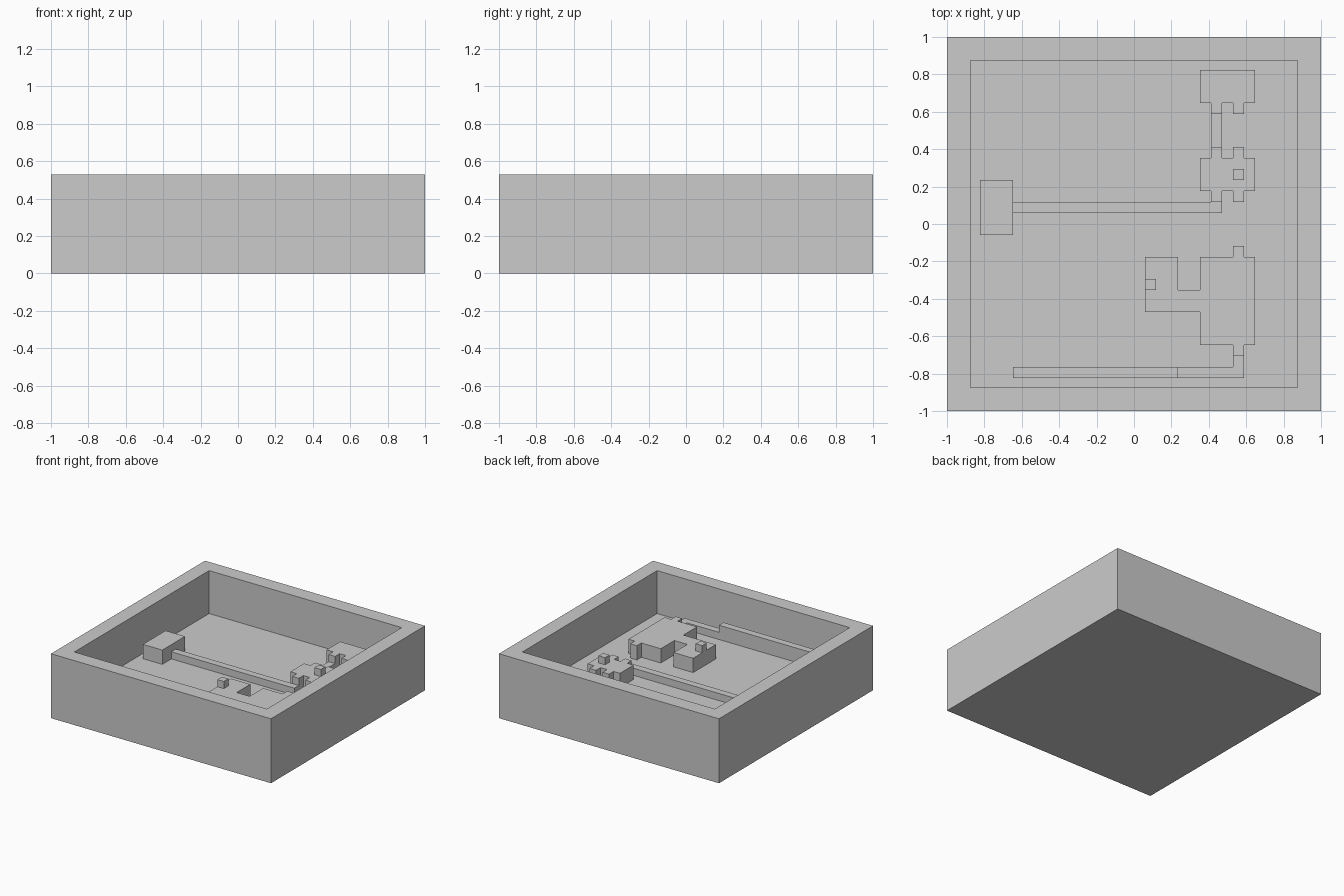
import bpy
import bmesh

default_cube = bpy.data.objects.get("Cube")
if default_cube:
    bpy.data.objects.remove(default_cube, do_unlink=True)

# All parts sit on a regular grid of cells
CELL = 1 / 17
HALF, INNER = 17, 14
FLOOR, LOW, HIGH, PEG_TOP, RIM = 3, 4, 5, 6, 9

grey = bpy.data.materials.new("plain_grey")
grey.use_nodes = True
colour = (0.6, 0.6, 0.6, 1)
grey.diffuse_color = colour
grey.node_tree.nodes["Principled BSDF"].inputs["Base Color"].default_value = colour


def finish(name, bm):
    bmesh.ops.scale(bm, vec=(CELL, CELL, CELL), verts=bm.verts)
    bmesh.ops.recalc_face_normals(bm, faces=bm.faces)
    mesh = bpy.data.meshes.new(name)
    bm.to_mesh(mesh)
    bm.free()
    mesh.materials.append(grey)
    obj = bpy.data.objects.new(name, mesh)
    bpy.context.collection.objects.link(obj)
    return obj


def prism(name, outline, bottom, top):
    """Extrude a flat outline, given in cells, between two heights."""
    bm = bmesh.new()
    base = bm.faces.new([bm.verts.new((x, y, bottom)) for x, y in outline])
    raised = bmesh.ops.extrude_face_region(bm, geom=[base], use_keep_orig=True)
    verts = [v for v in raised["geom"] if isinstance(v, bmesh.types.BMVert)]
    bmesh.ops.translate(bm, vec=(0, 0, top - bottom), verts=verts)
    return finish(name, bm)


def rect(x_min, x_max, y_min, y_max):
    return [(x_min, y_min), (x_max, y_min), (x_max, y_max), (x_min, y_max)]


def toothed_edge(y, tip, teeth):
    """Points along an edge with one-cell teeth reaching to the tip line."""
    points = []
    for x in teeth:
        points += [(x, y), (x, tip), (x + 1, tip), (x + 1, y)]
    return points


# Tray: a block with a recessed top
bm = bmesh.new()
outer = [bm.verts.new((x, y, 0)) for x, y in rect(-HALF, HALF, -HALF, HALF)]
base = bm.faces.new(outer)
lid = bmesh.ops.extrude_face_region(bm, geom=[base], use_keep_orig=True)["geom"]
bmesh.ops.translate(bm, vec=(0, 0, RIM), verts=[v for v in lid if isinstance(v, bmesh.types.BMVert)])
top = next(f for f in lid if isinstance(f, bmesh.types.BMFace))
bm.normal_update()
bmesh.ops.inset_region(bm, faces=[top], thickness=HALF - INNER)
pit = bmesh.ops.extrude_face_region(bm, geom=[top])["geom"]
bmesh.ops.translate(bm, vec=(0, 0, FLOOR - RIM), verts=[v for v in pit if isinstance(v, bmesh.types.BMVert)])
if top.is_valid:
    bmesh.ops.delete(bm, geom=[top], context="FACES_ONLY")
finish("tray", bm)

# Block against the left-hand wall and the low rail leading from it
prism("wall_block", rect(-14, -11, -1, 4), FLOOR, HIGH)
prism("long_rail", rect(-11, 8, 1, 2), FLOOR, LOW)
prism("cross_rail", rect(7, 8, 7, 10), FLOOR, LOW)
prism("rail_link", rect(7, 8, 2, 3), FLOOR, LOW)

# Toothed blocks along the cross rail
teeth = (7, 9)
back = [(6, 14), (6, 11)] + toothed_edge(11, 10, teeth) + [(11, 11), (11, 14)]
prism("back_toothed_block", back, FLOOR, HIGH)
middle = [(6, 3)] + toothed_edge(3, 2, teeth) + [(11, 3), (11, 6)]
middle += toothed_edge(6, 7, teeth)[::-1] + [(6, 6)]
prism("middle_toothed_block", middle, FLOOR, HIGH)
prism("middle_peg", rect(9, 10, 4, 5), HIGH, PEG_TOP)

# Large notched block near the front
large = [(1, -8), (6, -8), (6, -11)] + toothed_edge(-11, -12, [9])
large += [(11, -11), (11, -3)] + toothed_edge(-3, -2, [9])[::-1]
large += [(6, -3), (6, -6), (4, -6), (4, -3), (1, -3)]
prism("notched_block", large, FLOOR, HIGH)
prism("notched_block_peg", rect(1, 2, -6, -5), HIGH, PEG_TOP)

# Rail along the front wall: tall stretch, then a low bend to the block
prism("front_rail_high", rect(-11, 4, -14, -13), FLOOR, HIGH)
bend = [(4, -14), (10, -14), (10, -12), (9, -12), (9, -13), (4, -13)]
prism("front_rail_low", bend, FLOOR, LOW)
